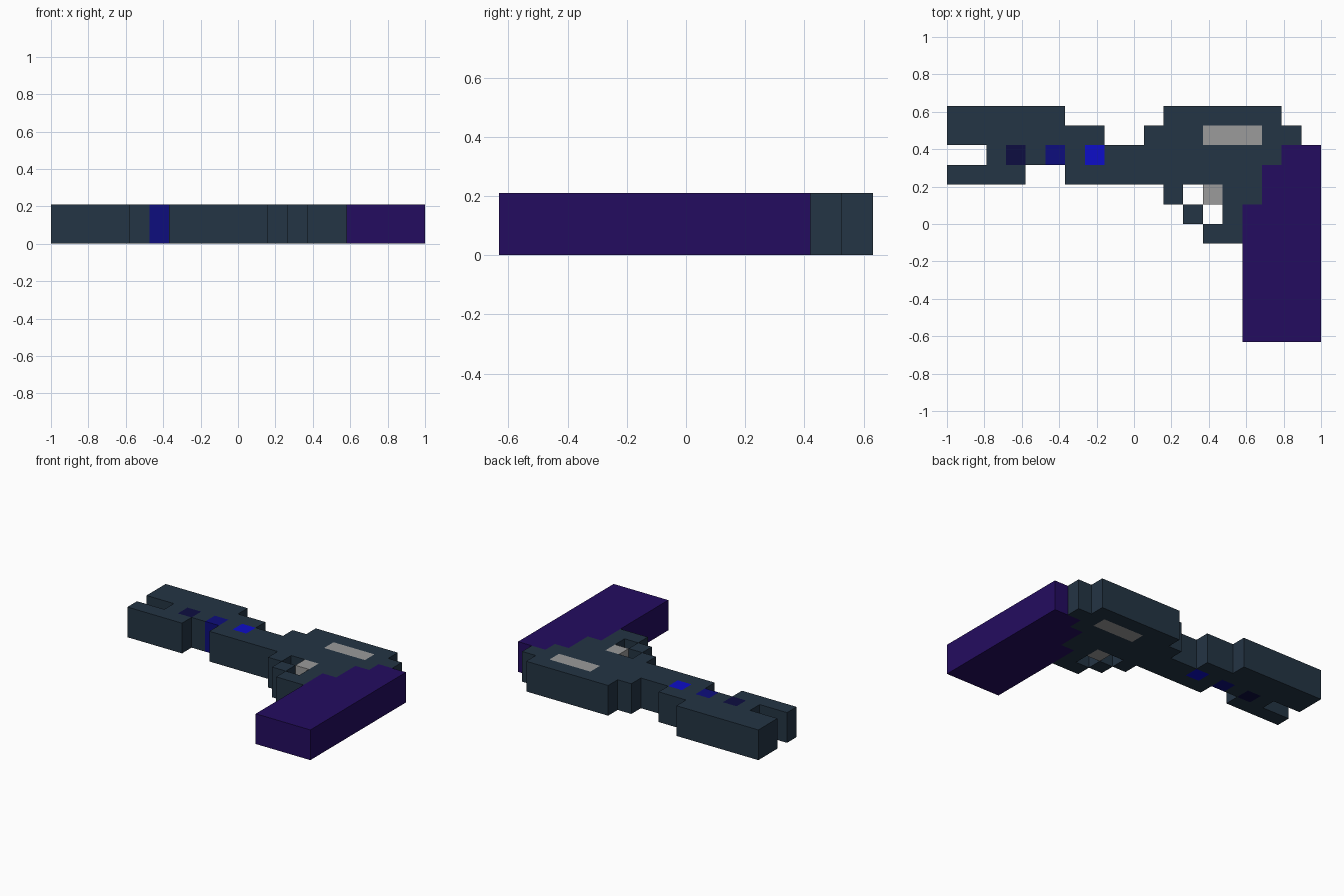
import bpy, bmesh, math

if "Cube" in bpy.data.objects:
    bpy.data.objects.remove(bpy.data.objects["Cube"])

CELL = 2 / 19          # the model sits on a 19 x 12 grid of square blocks
COLS, ROWS = 19, 12
HEIGHT = 2 * CELL

# Each part: colour name, linear colour, and block runs (row from back, first column, last column)
PARTS = {
    "frame": ("dark slate", (0.0175, 0.035, 0.058), [
        (0, 0, 5), (0, 11, 16),                          # raised barrel and receiver top
        (1, 0, 7), (1, 10, 12), (1, 16, 17),
        (2, 2, 2), (2, 4, 4), (2, 6, 6), (2, 8, 16),     # core between the lights
        (3, 0, 3), (3, 6, 15),                           # lower prong and underside
        (4, 11, 11), (4, 14, 15),                        # trigger guard
        (5, 12, 12), (5, 14, 14), (6, 13, 14)]),
    "grip": ("deep purple", (0.0176, 0.0037, 0.117),
             [(2, 17, 18), (3, 16, 18), (4, 16, 18)] + [(r, 15, 18) for r in range(5, 12)]),
    "side_panel": ("grey", (0.328, 0.328, 0.328), [(1, 13, 15)]),
    "trigger": ("grey", (0.328, 0.328, 0.328), [(4, 13, 13)]),
    "front_light": ("navy", (0.004, 0.004, 0.053), [(2, 3, 3)]),
    "middle_light": ("medium blue", (0.004, 0.004, 0.205), [(2, 5, 5)]),
    "rear_light": ("bright blue", (0.004, 0.004, 0.578), [(2, 7, 7)]),
}


def cells_of(runs):
    return {(c, r) for r, first, last in runs for c in range(first, last + 1)}


def get_material(name, rgb):
    mat = bpy.data.materials.get(name) or bpy.data.materials.new(name)
    mat.diffuse_color = (*rgb, 1)
    mat.use_nodes = True
    mat.node_tree.nodes["Principled BSDF"].inputs["Base Color"].default_value = mat.diffuse_color
    return mat


def build_part(name, cells, occupied, mat):
    """Raise a group of blocks, leaving out walls buried against other blocks."""
    bm = bmesh.new()
    verts = {}

    def v(c, r, z):
        if (c, r, z) not in verts:
            verts[c, r, z] = bm.verts.new(((c - COLS / 2) * CELL, (ROWS / 2 - r) * CELL, z * HEIGHT))
        return verts[c, r, z]

    for c, r in sorted(cells):
        corners = [(c, r + 1), (c + 1, r + 1), (c + 1, r), (c, r)]
        bm.faces.new([v(*p, 1) for p in corners])
        bm.faces.new([v(*p, 0) for p in reversed(corners)])
        for i, (dc, dr) in enumerate([(0, 1), (1, 0), (0, -1), (-1, 0)]):
            if (c + dc, r + dr) not in occupied:
                a, b = corners[i], corners[(i + 1) % 4]
                bm.faces.new([v(*a, 0), v(*b, 0), v(*b, 1), v(*a, 1)])
    # Merge the flat block faces into large clean faces
    bmesh.ops.dissolve_limit(bm, angle_limit=math.radians(1), verts=bm.verts[:], edges=bm.edges[:])
    mesh = bpy.data.meshes.new(name)
    bm.to_mesh(mesh)
    bm.free()
    mesh.materials.append(mat)
    bpy.context.collection.objects.link(bpy.data.objects.new(name, mesh))


occupied = set().union(*(cells_of(runs) for _, _, runs in PARTS.values()))
for part, (colour, rgb, runs) in PARTS.items():
    build_part(part, cells_of(runs), occupied, get_material(colour, rgb))
